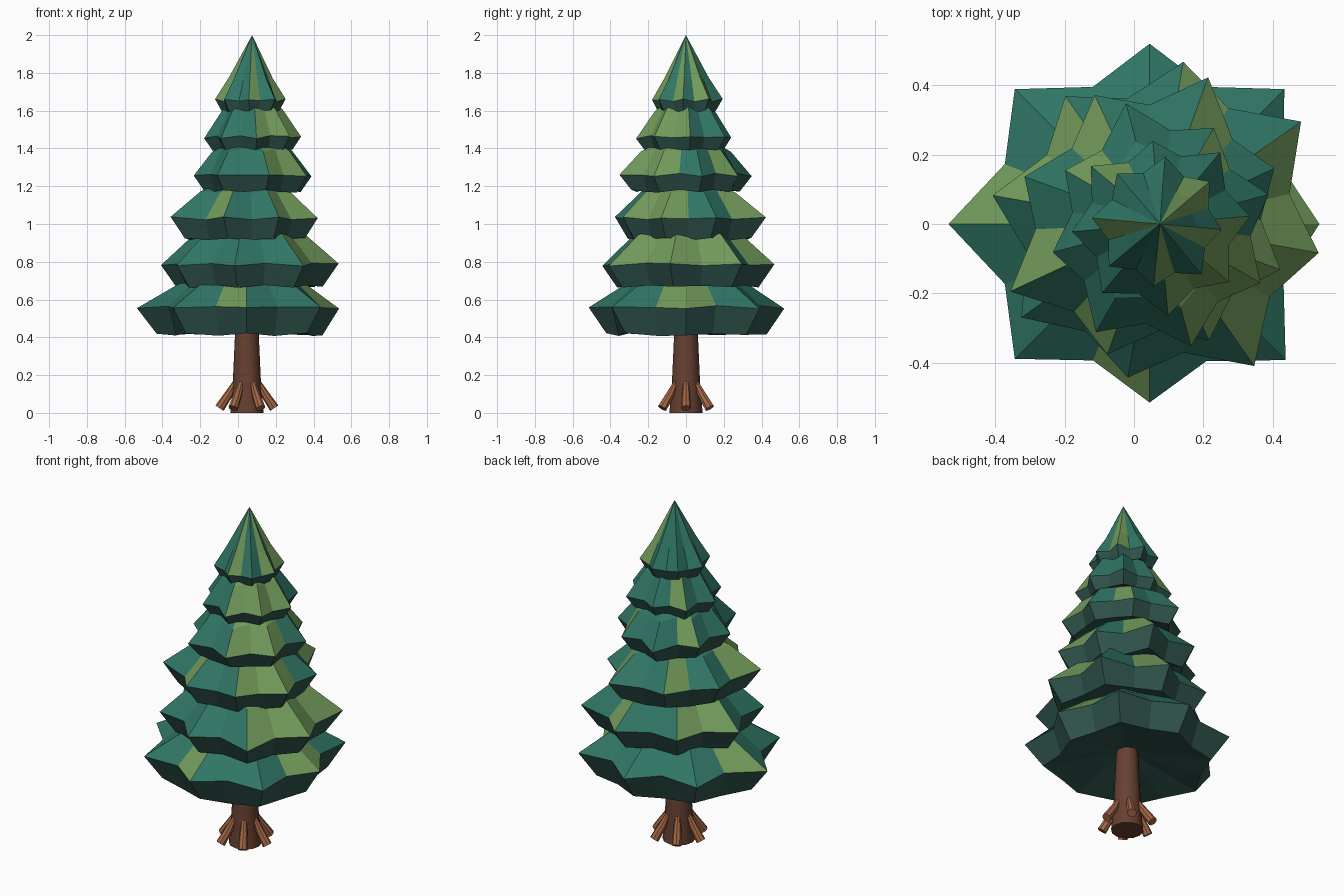
import bpy, bmesh, math
from mathutils import Vector

cube = bpy.data.objects.get("Cube")
if cube:
    bpy.data.objects.remove(cube)


def material(name, rgb):
    """Flat material from 0-255 display values, stored as linear."""
    def lin(c):
        c /= 255
        return c / 12.92 if c < 0.04 else ((c + 0.055) / 1.055) ** 2.4
    col = [lin(c) for c in rgb] + [1]
    m = bpy.data.materials.new(name)
    m.use_nodes = True
    m.diffuse_color = col
    m.node_tree.nodes["Principled BSDF"].inputs["Base Color"].default_value = col
    return m


needle = material("needle_green", (48, 118, 101))
light = material("light_green", (114, 155, 91))
shade = material("under_green", (48, 85, 77))
bark = material("bark_brown", (103, 64, 49))
root_mat = material("root_brown", (163, 102, 68))


def finish(bm, name, mats, smooth=False):
    bmesh.ops.recalc_face_normals(bm, faces=bm.faces)
    mesh = bpy.data.meshes.new(name)
    bm.to_mesh(mesh)
    bm.free()
    for m in mats:
        mesh.materials.append(m)
    ob = bpy.data.objects.new(name, mesh)
    bpy.context.collection.objects.link(ob)
    if smooth:
        bpy.ops.object.select_all(action='DESELECT')
        ob.select_set(True)
        bpy.context.view_layer.objects.active = ob
        bpy.ops.object.shade_smooth_by_angle(angle=math.radians(40))
    return ob


def tier(name, cx, turn, tips, notch, rows, cap_z, base_z, light_cols):
    """Eight-pointed skirt of branches.
    rows: (z, scale, notch softening), from the underside rim upwards."""
    bm = bmesh.new()
    n = 2 * len(tips)
    rings = []
    for z, scale, soft in rows:
        ring = []
        for i in range(n):
            a = math.radians(turn + i * 360 / n)
            if i % 2 == 0:
                r = tips[i // 2]
            else:
                mean = (tips[i // 2] + tips[(i // 2 + 1) % len(tips)]) / 2
                r = mean * (notch + (1 - notch) * soft)
            wobble = 0.008 * math.sin(3 * i + 9 * z)
            ring.append(bm.verts.new((cx + r * scale * math.cos(a),
                                      r * scale * math.sin(a), z + wobble)))
        rings.append(ring)
    cap = bm.verts.new((0.075, 0, cap_z))
    base = bm.verts.new((cx, 0, base_z))
    for i in range(n):
        j = (i + 1) % n
        top = 1 if i in light_cols else 0
        bm.faces.new((base, rings[0][j], rings[0][i])).material_index = 2
        for k, (lo, hi) in enumerate(zip(rings, rings[1:])):
            f = bm.faces.new((lo[i], lo[j], hi[j], hi[i]))
            f.material_index = 2 if k == 0 else top
        bm.faces.new((rings[-1][i], rings[-1][j], cap)).material_index = top
    return finish(bm, name, (needle, light, shade))


# Foliage: name, centre x, tip radii, widest z, rim z, shoulder z and scale, light columns
tiers = [
    ("bottom", .045, (.49, .55, .52, .55, .58, .55, .515, .555), .56, .415, .69, .62, (0, 7, 11, 15)),
    ("second", .06, (.48, .515, .475, .45, .475, .47, .45, .5), .785, .67, .94, .62, (0, 1, 3, 6, 7, 14, 15)),
    ("third", .06, (.385, .38, .45, .41, .4, .46, .4, .37), 1.03, .92, 1.17, .62, (0, 3, 6, 9, 11, 14, 15)),
    ("fourth", .07, (.34, .33, .32, .36, .31, .315, .36, .365), 1.26, 1.175, 1.39, .68, (0, 3, 7, 14, 15)),
    ("fifth", .075, (.26, .26, .27, .24, .26, .255, .26, .265), 1.46, 1.395, 1.6, .62, (0, 1, 7, 14, 15)),
    ("top", .073, (.19, .18, .19, .195, .19, .195, .19, .18), 1.655, 1.595, 1.77, .62, (1, 3, 4, 10, 14)),
]
for t, (name, cx, tips, z, rim, sh, sc, cols) in enumerate(tiers):
    cap = 2.0 if name == "top" else sh + 0.12
    rows = [(rim, 0.82, 0.4), (z, 1, 0), (sh, sc, 0.3)]
    tier(name + "_branches", cx, -10 * t, tips, 0.8, rows, cap, rim + 0.08, cols)


def tube(bm, points, radii, sides):
    """Closed tube along a path, bent in a vertical plane."""
    rings = []
    for i, (p, r) in enumerate(zip(points, radii)):
        d = points[min(i + 1, len(points) - 1)] - points[max(i - 1, 0)]
        q = d.to_track_quat('Z', 'Y')
        rings.append([bm.verts.new(p + q @ Vector((r * math.cos(a), r * math.sin(a), 0)))
                      for a in (2 * math.pi * s / sides for s in range(sides))])
    for lo, hi in zip(rings, rings[1:]):
        for s in range(sides):
            e = (s + 1) % sides
            bm.faces.new((lo[s], lo[e], hi[e], hi[s]))
    bm.faces.new(rings[0])
    bm.faces.new(rings[-1])


# Trunk
TX = 0.047
bm = bmesh.new()
tube(bm, [Vector((TX, 0, z)) for z in (0, 0.15, 0.7)], (0.088, 0.075, 0.05), 12)
finish(bm, "trunk", (bark,), smooth=True)

# Roots flaring around the foot of the trunk
bm = bmesh.new()
for k in range(6):
    a = math.radians(60 * k)
    path = [Vector((TX + r * math.cos(a), r * math.sin(a), z))
            for r, z in ((0.062, 0.16), (0.095, 0.1), (0.145, 0.025))]
    tube(bm, path, (0.014, 0.022, 0.026), 8)
finish(bm, "roots", (root_mat,), smooth=True)
